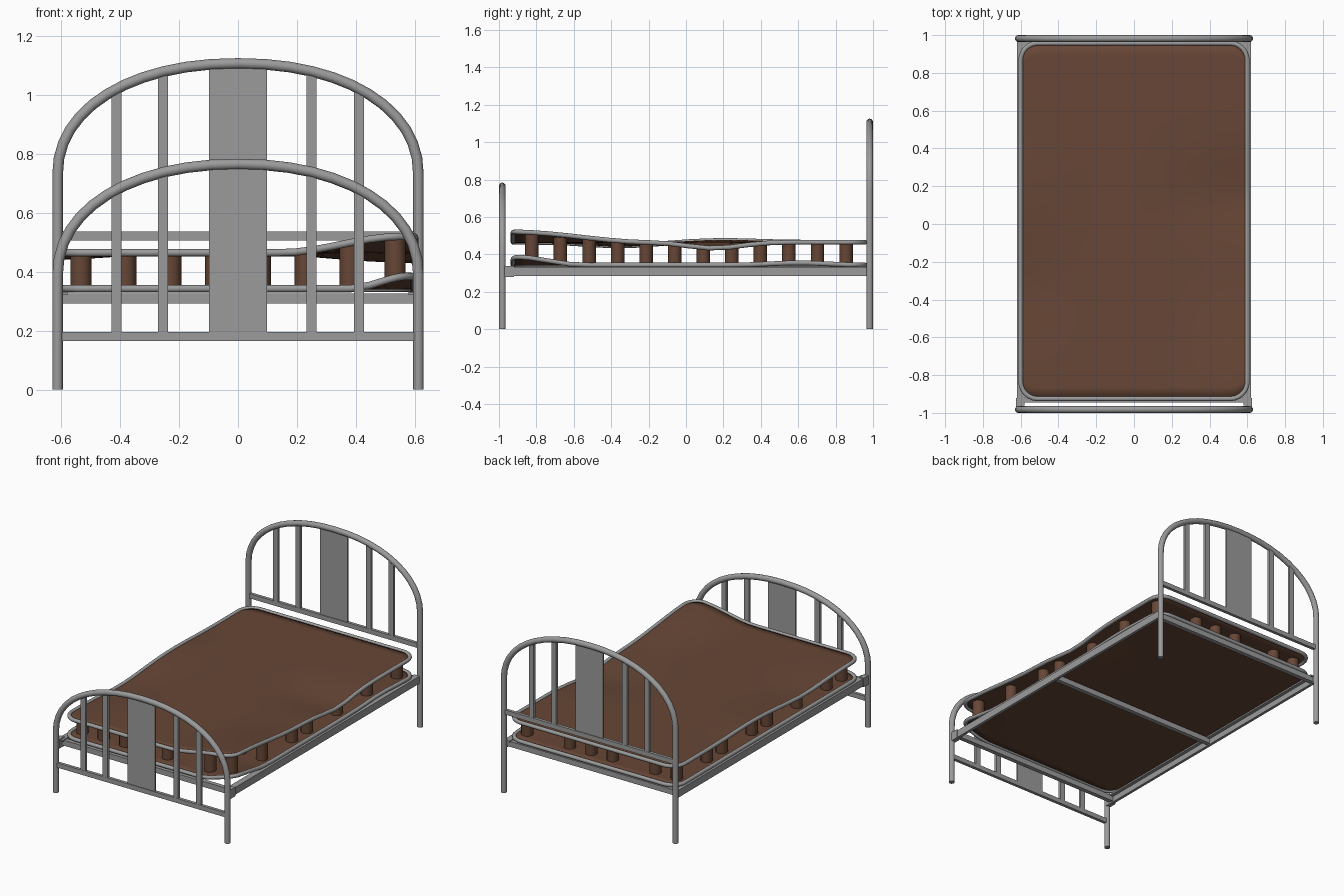
import bpy, math, random

if "Cube" in bpy.data.objects:
    bpy.data.objects.remove(bpy.data.objects["Cube"])

def material(name, rgb):
    m = bpy.data.materials.new(name)
    m.diffuse_color = (*rgb, 1)
    m.use_nodes = True
    m.node_tree.nodes["Principled BSDF"].inputs["Base Color"].default_value = m.diffuse_color
    return m

GREY = material("metal grey", (0.33, 0.33, 0.33))
BROWN = material("rust brown", (0.135, 0.062, 0.037))

def mesh_obj(name, verts, faces, mat):
    me = bpy.data.meshes.new(name)
    me.from_pydata(verts, [], faces)
    me.materials.append(mat)
    ob = bpy.data.objects.new(name, me)
    bpy.context.collection.objects.link(ob)
    return ob

def box(name, x0, x1, y0, y1, z0, z1):
    v = [(x, y, z) for x in (x0, x1) for y in (y0, y1) for z in (z0, z1)]
    f = [(0, 1, 3, 2), (4, 6, 7, 5), (0, 4, 5, 1), (2, 3, 7, 6), (0, 2, 6, 4), (1, 5, 7, 3)]
    return mesh_obj(name, v, f, GREY)

def tube(name, pts, radius, closed=False):
    cu = bpy.data.curves.new(name, 'CURVE')
    cu.dimensions = '3D'
    cu.bevel_depth = radius
    cu.bevel_resolution = 4
    cu.use_fill_caps = not closed
    sp = cu.splines.new('POLY')
    sp.points.add(len(pts) - 1)
    for p, co in zip(sp.points, pts):
        p.co = (*co, 1)
    sp.use_cyclic_u = closed
    cu.materials.append(GREY)
    ob = bpy.data.objects.new(name, cu)
    bpy.context.collection.objects.link(ob)
    bpy.ops.object.select_all(action='DESELECT')
    ob.select_set(True)
    bpy.context.view_layer.objects.active = ob
    bpy.ops.object.convert(target='MESH')
    bpy.ops.object.shade_smooth_by_angle(angle=math.radians(60))

# Arched end boards: bent tube, cross bar, four slats and a centre panel
A, B, P = 0.613, 0.378, 2.15

def end_board(name, y, base, bar):
    def arch_point(t):
        c, s = math.cos(t), max(0, math.sin(t))
        return (math.copysign(A * abs(c) ** (2 / P), c), y, base + B * s ** (2 / P))
    arch = [arch_point(math.pi * i / 24) for i in range(25)]
    tube(name + "_arch", [(A, y, 0)] + arch + [(-A, y, 0)], 0.018)
    box(name + "_cross_bar", -A, A, y - 0.01, y + 0.01, bar, bar + 0.03)

    def upright(part, x0, x1, depth, n):
        v, f = [], []
        for i in range(n + 1):
            x = x0 + (x1 - x0) * i / n
            top = base + B * (1 - abs(x / A) ** P) ** (1 / P)
            v += [(x, y - depth, bar + 0.005), (x, y + depth, bar + 0.005), (x, y + depth, top), (x, y - depth, top)]
        for i in range(n):
            for k in range(4):
                a, b = i * 4 + k, i * 4 + (k + 1) % 4
                f.append((a, a + 4, b + 4, b))
        f += [(0, 1, 2, 3), (n * 4 + 3, n * 4 + 2, n * 4 + 1, n * 4)]
        mesh_obj(name + part, v, f, GREY)

    for cx in (-0.413, -0.255, 0.25, 0.411):
        upright("_slat", cx - 0.017, cx + 0.017, 0.009, 1)
    upright("_panel", -0.098, 0.098, 0.006, 6)

end_board("headboard", 0.982, 0.73, 0.507)
end_board("footboard", -0.982, 0.388, 0.165)

# Bed frame: angle-iron side rails, cross members, foot brackets
for s in (-1, 1):
    lo, hi = sorted((s * 0.602, s * 0.62))
    box("side_rail", lo, hi, -0.97, 0.98, 0.285, 0.332)
    lo, hi = sorted((s * 0.58, s * 0.61))
    box("side_rail_flange", lo, hi, -0.96, 0.97, 0.322, 0.332)
    lo, hi = sorted((s * 0.595, s * 0.625))
    box("foot_bracket", lo, hi, -0.972, -0.92, 0.28, 0.338)
for y in (-0.93, -0.02, 0.95):
    box("cross_member", -0.605, 0.605, y - 0.014, y + 0.014, 0.292, 0.327)

# Warped spring base
def ease(t):
    t = max(0, min(1, t))
    return t * t * (3 - 2 * t)

def bump(y, centre, width):
    return math.exp(-((y - centre) / width) ** 2)

def top_z(x, y):
    return (0.465 + 0.055 * ease((x - 0.15) / 0.4) * ease((-y - 0.2) / 0.72)
            - 0.032 * ease(x / 0.6) * bump(y, 0.15, 0.2)
            + ease((-x - 0.2) / 0.4) * (0.01 * bump(y, 0.2, 0.25) - 0.02 * bump(y, -0.35, 0.25)))

def bottom_z(x, y):
    return (0.343 + 0.042 * ease((x - 0.38) / 0.2) * ease((-y - 0.55) / 0.35)
            + 0.012 * ease((x - 0.3) / 0.3) * bump(y, 0.6, 0.2))

W, H, R, YM = 0.6, 0.941, 0.09, 0.016

def half_length(x):
    d = max(0, abs(x) - (W - R))
    return H - R + math.sqrt(max(0, R * R - d * d))

def spring_layer(name, zf):
    # Brown sheet with rounded corners
    corner = [W - R + R * math.sin(math.pi * i / 12) for i in range(7)]
    mid = [(W - R) * i / 8 for i in range(-7, 8)]
    xs = [-c for c in reversed(corner)] + mid + corner
    n = 30
    v, f = [], []
    for x in xs:
        for j in range(n + 1):
            y = YM + half_length(x) * (2 * j / n - 1)
            v.append((x, y, zf(x, y)))
    for i in range(len(xs) - 1):
        for j in range(n):
            a = i * (n + 1) + j
            f.append((a, a + n + 1, a + n + 2, a + 1))
    ob = mesh_obj(name + "_sheet", v, f, BROWN)
    for p in ob.data.polygons:
        p.use_smooth = True
    mod = ob.modifiers.new("thickness", 'SOLIDIFY')
    mod.thickness = 0.006
    mod.offset = 0
    # Grey edge tube
    pts = []
    for q, (sx, sy) in enumerate(((1, 1), (-1, 1), (-1, -1), (1, -1))):
        cx, cy = sx * (W - R), sy * (H - R)
        for i in range(7):
            t = math.pi / 2 * (q + i / 6)
            pts.append((cx + R * math.cos(t), cy + R * math.sin(t)))
        end = pts[-1]
        nx, ny = ((-cx, end[1]) if q % 2 == 0 else (end[0], -cy))
        pts += [(end[0] + (nx - end[0]) * k / 16, end[1] + (ny - end[1]) * k / 16) for k in range(1, 16)]
    tube(name + "_edge_wire", [(x, y + YM, zf(x, y + YM)) for x, y in pts], 0.0125, True)

spring_layer("upper", top_z)
spring_layer("lower", bottom_z)

# Coil springs: 8 by 12 grid with gaps; outer rows fixed, inner ones seeded
random.seed(4)

def has_spring(i, j):
    inner = random.random() < 0.6
    if i == 7:
        return j in (0, 2, 4, 5, 7, 9, 11)
    if i == 0:
        return j in (0, 1, 3, 5, 6, 8, 9, 11)
    if j == 11:
        return i in (1, 3, 4, 5)
    if j == 0:
        return i in (1, 2, 4, 6)
    return inner

N, r = 12, 0.036
v, f = [], []
for i in range(8):
    for j in range(12):
        if not has_spring(i, j):
            continue
        cx, cy = (i - 3.5) * 0.1525, (j - 5.5) * 0.1527 + YM
        o = len(v)
        for zf in (bottom_z, top_z):
            for k in range(N):
                t = 2 * math.pi * k / N
                x, y = cx + r * math.cos(t), cy + r * math.sin(t)
                v.append((x, y, zf(x, y)))
        f += [(o + k, o + (k + 1) % N, o + N + (k + 1) % N, o + N + k) for k in range(N)]
springs = mesh_obj("coil_springs", v, f, BROWN)
for p in springs.data.polygons:
    p.use_smooth = True
